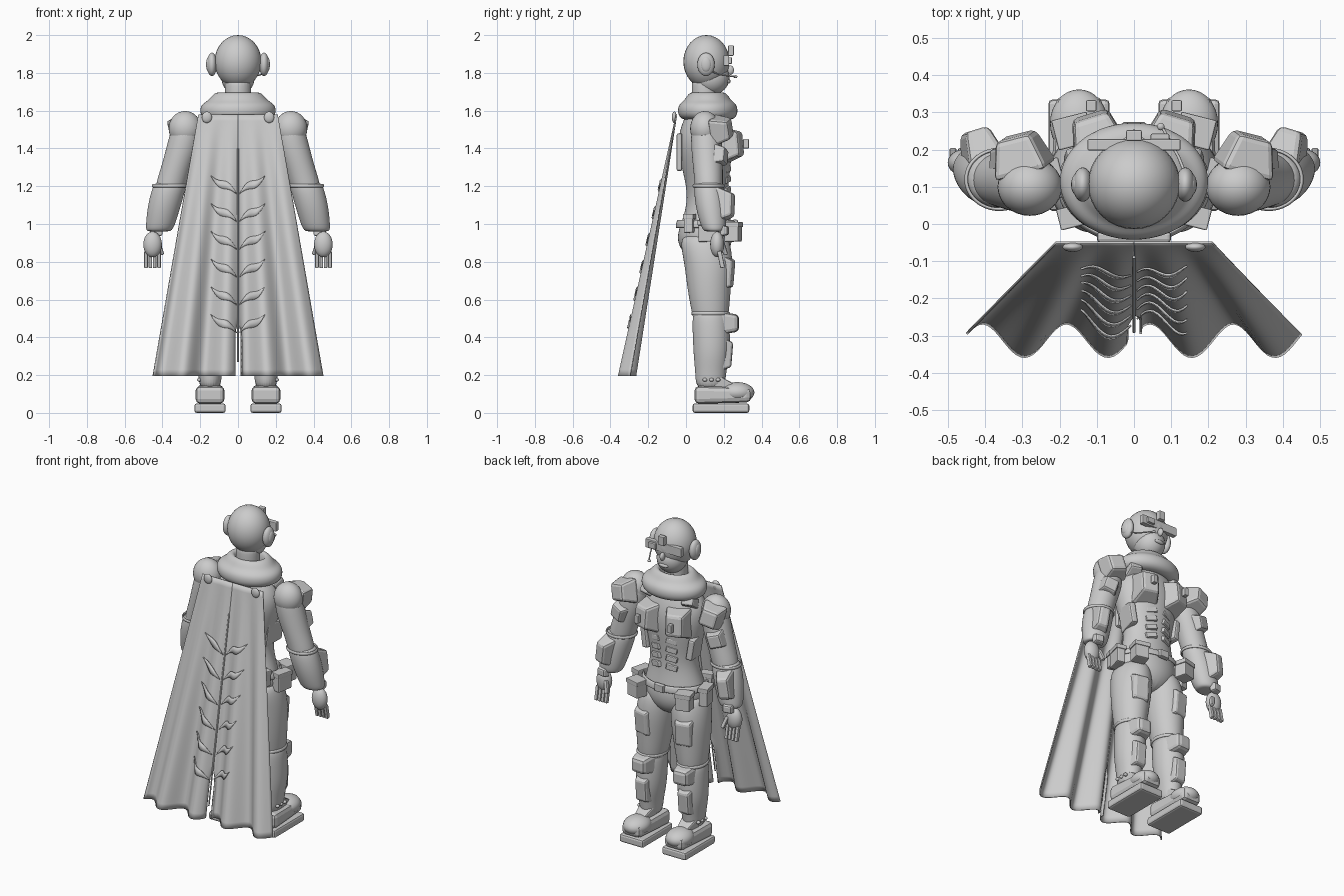
import bpy
import bmesh
from math import sin, cos, pi
from mathutils import Vector, Matrix

default_cube = bpy.data.objects.get("Cube")
if default_cube:
    bpy.data.objects.remove(default_cube, do_unlink=True)

grey = bpy.data.materials.new("plain_grey")
grey.use_nodes = True
colour = (.6, .6, .6, 1)
grey.diffuse_color = colour
grey.node_tree.nodes["Principled BSDF"].inputs["Base Color"].default_value = colour
SIDES = (("left", 1), ("right", -1))


def finish(name, bm, smooth=True):
    """Turn a bmesh into a named object in the scene."""
    bmesh.ops.recalc_face_normals(bm, faces=bm.faces)
    mesh = bpy.data.meshes.new(name)
    bm.to_mesh(mesh)
    bm.free()
    mesh.materials.append(grey)
    for polygon in mesh.polygons:
        polygon.use_smooth = smooth
    obj = bpy.data.objects.new(name, mesh)
    bpy.context.collection.objects.link(obj)
    return obj


def ellipsoid(name, centre, radii):
    bm = bmesh.new()
    bmesh.ops.create_uvsphere(bm, u_segments=32, v_segments=16, radius=1)
    bmesh.ops.scale(bm, vec=radii, verts=bm.verts)
    obj = finish(name, bm)
    obj.location = centre
    return obj


def plate(name, centre, size, taper=1, tilt=(0, 0, 0), bevel=.01):
    """Bevelled block whose +y face is narrowed by taper."""
    bm = bmesh.new()
    bmesh.ops.create_cube(bm, size=1)
    for v in bm.verts:
        if v.co.y > 0:
            v.co.x *= taper
            v.co.z *= taper
    bmesh.ops.scale(bm, vec=size, verts=bm.verts)
    obj = finish(name, bm, False)
    obj.location = centre
    obj.rotation_euler = tilt
    if bevel:
        mod = obj.modifiers.new("rounded_edges", "BEVEL")
        mod.width = bevel
        mod.segments = 2
    return obj


def loft(name, rings, side=1, closed=False):
    """Skin of elliptical rings, each (x, y, z, x radius, y radius)."""
    bm = bmesh.new()
    count = 24
    loops = []
    for x, y, z, rx, ry in rings:
        angles = [2 * pi * i / count for i in range(count)]
        loops.append([bm.verts.new((side * x + rx * cos(a), y + ry * sin(a), z)) for a in angles])
    pairs = list(zip(loops, loops[1:]))
    if closed:
        pairs.append((loops[-1], loops[0]))
    else:
        bm.faces.new(loops[0])
        bm.faces.new(loops[-1])
    for low, high in pairs:
        for i in range(count):
            j = (i + 1) % count
            bm.faces.new((low[i], low[j], high[j], high[i]))
    obj = finish(name, bm)
    mod = obj.modifiers.new("soft_surface", "SUBSURF")
    mod.levels = mod.render_levels = 2
    return obj


def tube(name, points, radius):
    curve = bpy.data.curves.new(name, "CURVE")
    curve.dimensions = "3D"
    curve.bevel_depth = radius
    curve.use_fill_caps = True
    spline = curve.splines.new("POLY")
    spline.points.add(len(points) - 1)
    for target, point in zip(spline.points, points):
        target.co = (*point, 1)
    curve.materials.append(grey)
    obj = bpy.data.objects.new(name, curve)
    bpy.context.collection.objects.link(obj)
    return obj


# Cape surface: flares and folds more towards the hem
CAPE_TOP, CAPE_BOTTOM = 1.58, .195


def cape_point(u, z, lift=0):
    t = (CAPE_TOP - z) / (CAPE_TOP - CAPE_BOTTOM)
    fold = cos(4 * pi * (u + .155))
    return Vector((u * (.21 + .24 * t), -.05 - .262 * t - .045 * t * fold - lift, z))


def sheet(name, grid, thickness):
    bm = bmesh.new()
    rows = [[bm.verts.new(p) for p in row] for row in grid]
    for low, high in zip(rows, rows[1:]):
        for i in range(len(low) - 1):
            bm.faces.new((low[i], low[i + 1], high[i + 1], high[i]))
    obj = finish(name, bm)
    mod = obj.modifiers.new("cloth_thickness", "SOLIDIFY")
    mod.thickness = thickness
    mod.offset = 0
    return obj


steps = 40
for label, s in SIDES:
    grid = []
    for row in range(steps + 1):
        z = CAPE_TOP + (CAPE_BOTTOM - CAPE_TOP) * row / steps
        gap = .018 * max(0, min(1, (.48 - z) * 20))
        line = [cape_point(s * i / steps, z) for i in range(steps + 1)]
        for p in line:
            p.x = s * max(abs(p.x), gap)
        grid.append(line)
    sheet("cape_" + label, grid, .007)
    ellipsoid("cape_clasp_" + label, (s * .165, -.062, 1.565), (.027, .013, .03))
    # Leaf ornaments in six pairs
    for n in range(6):
        leaf = []
        for i in range(13):
            f = i / 12
            z = 1.16 - .147 * n + .095 * f + .012 * sin(2 * pi * f)
            half = .02 * sin(pi * f) + .001
            u = s * (.008 + .135 * f) / (.21 + .24 * (CAPE_TOP - z) / 1.385)
            leaf.append([cape_point(u, z + k * half, .009) for k in (-1, 0, 1)])
        sheet("cape_leaf_" + label, leaf, .005)
tube("cape_stem", [cape_point(0, 1.4 - 1.13 * i / 20, .007) for i in range(21)], .004)

# Head, headset, visor and microphone
ellipsoid("head", (0, .108, 1.86), (.124, .122, .14))
ellipsoid("jaw", (0, .135, 1.775), (.088, .095, .092))
ellipsoid("nose", (0, .234, 1.815), (.014, .02, .025))
ellipsoid("mouth", (0, .224, 1.755), (.032, .012, .012))
loft("neck", [(0, .1, z, .07, .07) for z in (1.55, 1.6, 1.72, 1.78)])
plate("visor", (0, .213, 1.865), (.25, .03, .055), bevel=.004)
plate("visor_sensor", (0, .238, 1.918), (.042, .03, .055), bevel=.004)
plate("visor_lens", (.07, .233, 1.865), (.05, .02, .035), bevel=.004)
for label, s in SIDES:
    ellipsoid("ear_cup_" + label, (s * .138, .106, 1.845), (.027, .046, .062))
    ellipsoid("ear_cap_" + label, (s * .155, .106, 1.845), (.014, .028, .04))
tube("microphone_boom", [(.14, .13, 1.81), (.12, .18, 1.79), (.075, .262, 1.78)], .004)
ellipsoid("microphone", (.072, .262, 1.78), (.01, .01, .008))

# Scarf: closed loop of rings forming a thick collar
loft("scarf", [(0, .115, z, r, r * .79) for z, r in (
    (1.7, .09), (1.695, .125), (1.665, .15), (1.65, .165), (1.63, .2),
    (1.58, .205), (1.55, .17), (1.55, .1), (1.63, .075))], closed=True)

# Torso and pelvis
loft("torso", [(0, y, z, rx, ry) for z, y, rx, ry in (
    (.8, .11, .06, .07), (.87, .1, .175, .14), (.95, .1, .2, .15),
    (1.03, .11, .175, .125), (1.14, .115, .145, .105), (1.25, .11, .165, .12),
    (1.4, .1, .205, .148), (1.5, .1, .2, .135), (1.58, .1, .14, .1), (1.63, .1, .08, .08))])
loft("belt", [(0, .105, z, r, r * .77) for z, r in (
    (.975, .2), (.98, .212), (1.02, .204), (1.025, .185))], closed=True)
plate("belt_buckle", (0, .262, 1.0), (.07, .025, .05), .85, bevel=.004)
plate("back_plate", (0, -.035, 1.38), (.2, .03, .2), 1)

for label, s in SIDES:
    # Chest and abdomen armour
    plate("chest_plate_" + label, (s * .1, .235, 1.42), (.16, .12, .2), .62, (.1, 0, -s * .3), .015)
    plate("chest_clip_" + label, (s * .115, .318, 1.425), (.028, .03, .05), bevel=.004)
    plate("collar_plate_" + label, (s * .14, .17, 1.54), (.1, .08, .06), .7, (.5, 0, -s * .3))
    for n in range(4):
        plate("abdomen_plate_" + label, (s * .052, .212, 1.29 - .055 * n),
              (.08, .035, .04), .8, (0, s * .2, -s * .35), .005)
    plate("rib_plate_" + label, (s * .15, .13, 1.25), (.05, .13, .16), .8, (0, s * .15, -s * .2))

    # Belt pouches
    for part, x, y, z, size in (("front", .165, .25, .955, (.09, .075, .1)),
                                ("hip", .222, .12, .96, (.055, .1, .11)),
                                ("rear", .165, .02, 1.0, (.07, .05, .095))):
        plate(part + "_pouch_" + label, (s * x, y, z), size, .95, (0, 0, -s * .25), .006)
        lid = (size[0] + .008, size[1] + .008, .028)
        plate(part + "_pouch_flap_" + label, (s * x, y, z + size[2] / 2 - .008), lid, 1, (0, 0, -s * .25), .004)

    # Arms
    ellipsoid("shoulder_" + label, (s * .28, .1, 1.505), (.087, .078, .093))
    loft("upper_arm_" + label, [
        (.275, .105, 1.55, .06, .06), (.275, .105, 1.5, .08, .08), (.293, .11, 1.4, .088, .083),
        (.327, .115, 1.3, .08, .078), (.355, .12, 1.21, .082, .074), (.37, .12, 1.15, .07, .07)], s)
    loft("forearm_" + label, [
        (.355, .12, 1.225, .07, .06), (.36, .12, 1.21, .09, .08), (.39, .13, 1.1, .089, .083),
        (.41, .145, 1.0, .078, .07), (.418, .15, .965, .07, .06), (.42, .15, .96, .05, .04)], s)
    loft("elbow_cuff_" + label, [(.362, .12, z, r, r * .9) for z, r in (
        (1.19, .085), (1.195, .096), (1.21, .096), (1.215, .085))], s, True)
    plate("shoulder_plate_" + label, (s * .305, .19, 1.5), (.15, .1, .15), .65, (.1, s * .25, -s * .25), .015)
    plate("upper_arm_plate_" + label, (s * .335, .185, 1.36), (.11, .06, .11), .7, (0, -s * .3, -s * .3))
    plate("forearm_plate_" + label, (s * .415, .205, 1.1), (.11, .1, .2), .6, (0, -s * .15, -s * .3), .015)
    plate("wrist_plate_" + label, (s * .435, .205, .965), (.07, .04, .06), .75, (0, 0, -s * .2))

    # Hands with fingers and thumb
    ellipsoid("hand_" + label, (s * .452, .165, .892), (.049, .037, .068))
    for n in range(4):
        plate("finger_" + label, (s * (.418 + .023 * n), .185, .812), (.019, .024, .09), 1, (.2, 0, 0), .005)
    plate("thumb_" + label, (s * .412, .2, .872), (.022, .024, .075), 1, (.3, s * .3, 0), .006)

    # Legs
    loft("thigh_" + label, [
        (.1, .1, .95, .08, .1), (.108, .1, .91, .104, .135), (.12, .12, .8, .116, .13),
        (.13, .122, .65, .104, .115), (.137, .13, .52, .085, .098), (.14, .13, .45, .07, .08)], s)
    loft("calf_" + label, [
        (.14, .13, .54, .07, .08), (.14, .13, .52, .086, .098), (.143, .135, .4, .088, .1),
        (.146, .135, .3, .083, .095), (.148, .13, .2, .06, .08), (.148, .13, .12, .058, .078)], s)
    loft("thigh_cuff_" + label, [(.138, .13, z, r, r * 1.13) for z, r in (
        (.515, .08), (.518, .092), (.535, .092), (.54, .08))], s, True)
    plate("thigh_plate_" + label, (s * .14, .215, .74), (.13, .07, .2), .7, (-.08, 0, -s * .2), .012)
    plate("knee_pad_" + label, (s * .142, .215, .475), (.14, .13, .135), .65, (0, 0, -s * .05), .02)
    plate("shin_plate_" + label, (s * .147, .205, .31), (.11, .08, .2), .65, (-.08, 0, 0), .012)
    for n in range(3):
        ellipsoid("ankle_rivet_" + label, (s * .205, .1 + .035 * n, .175), (.012, .012, .01))

    # Boots
    plate("sole_" + label, (s * .148, .185, .025), (.165, .3, .05), bevel=.012)
    plate("boot_" + label, (s * .148, .195, .095), (.155, .3, .095), .82, bevel=.025)
    ellipsoid("boot_toe_" + label, (s * .148, .27, .108), (.078, .092, .055))
    plate("boot_tongue_" + label, (s * .148, .2, .15), (.1, .1, .07), .7, (-.4, 0, 0))
